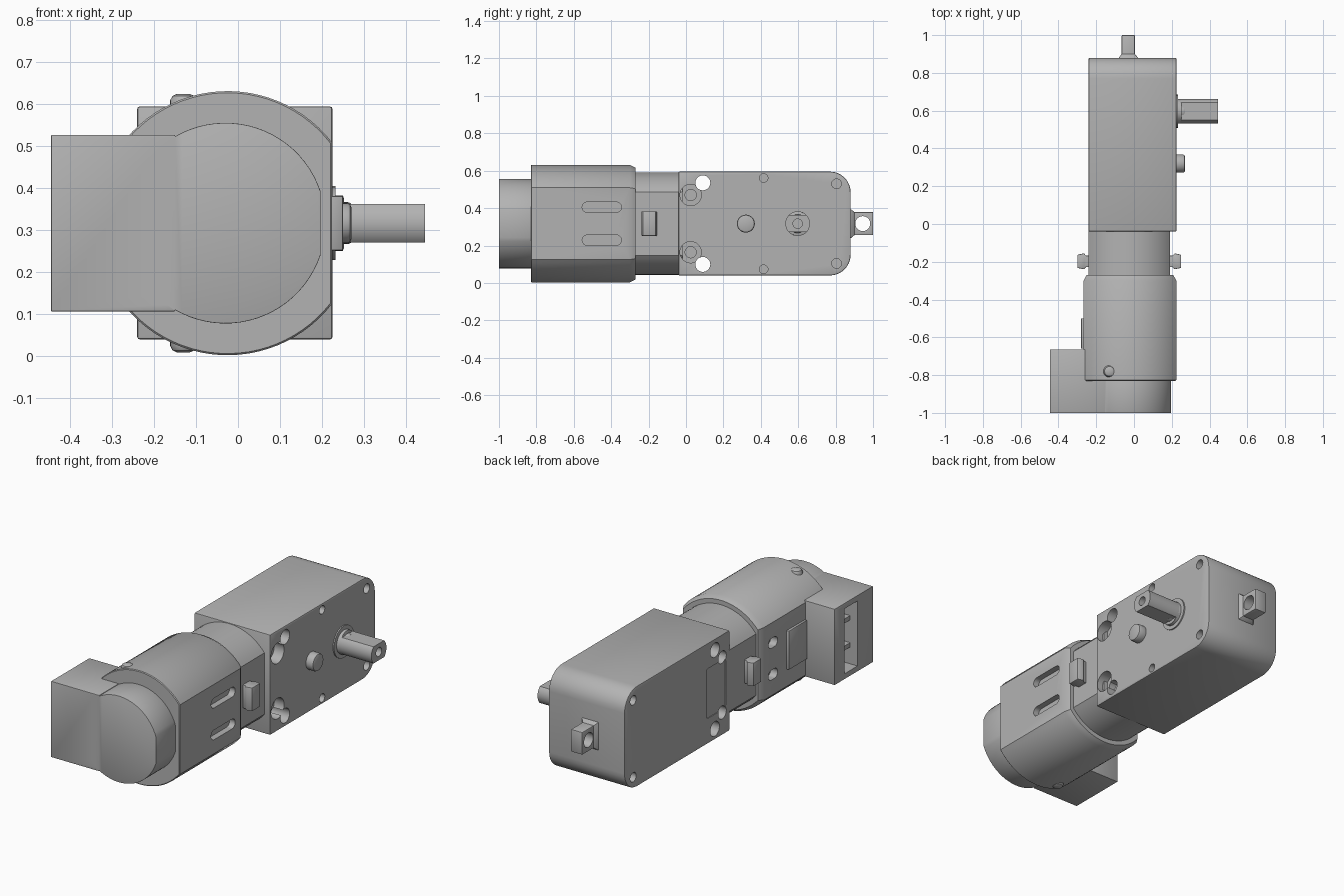
import bpy, bmesh
from math import sin, cos, acos, pi, radians
from mathutils import Vector

if "Cube" in bpy.data.objects:
    bpy.data.objects.remove(bpy.data.objects["Cube"])

grey = bpy.data.materials.new("housing grey")
grey.use_nodes = True
GREY = (0.45, 0.45, 0.45, 1)
grey.diffuse_color = GREY
grey.node_tree.nodes["Principled BSDF"].inputs["Base Color"].default_value = GREY

MID = 0.317  # height of the motor axis


def loft(name, rings):
    """Closed solid through rings of equal point count."""
    bm = bmesh.new()
    loops = [[bm.verts.new(p) for p in ring] for ring in rings]
    for a, b in zip(loops, loops[1:]):
        for i in range(len(a)):
            j = (i + 1) % len(a)
            bm.faces.new((a[i], a[j], b[j], b[i]))
    bm.faces.new(loops[0])
    bm.faces.new(loops[-1])
    bmesh.ops.recalc_face_normals(bm, faces=bm.faces)
    mesh = bpy.data.meshes.new(name)
    bm.to_mesh(mesh)
    bm.free()
    mesh.materials.append(grey)
    obj = bpy.data.objects.new(name, mesh)
    bpy.context.collection.objects.link(obj)
    return obj


def box(name, x, y, z):
    return loft(name, [[(x[0], y[0], c), (x[1], y[0], c), (x[1], y[1], c), (x[0], y[1], c)] for c in z])


def rounded(y, z, r, corners=(1, 1, 1, 1), steps=8):
    """Rounded rectangle in the side plane, as (y, z) points."""
    pts = []
    for k, (sy, sz) in enumerate(((1, 1), (0, 1), (0, 0), (1, 0))):
        if not corners[k]:
            pts.append((y[sy], z[sz]))
            continue
        cy, cz = y[sy] + (r if sy == 0 else -r), z[sz] + (r if sz == 0 else -r)
        for i in range(steps + 1):
            t = pi / 2 * (k + i / steps)
            pts.append((cy + r * cos(t), cz + r * sin(t)))
    return pts


def side_prism(name, outline, x0, x1):
    return loft(name, [[(x, y, z) for y, z in outline] for x in (x0, x1)])


def circle(y, z, r, n=28):
    return [(y + r * cos(2 * pi * i / n), z + r * sin(2 * pi * i / n)) for i in range(n)]


def rod(name, y, z, r, x0, x1):
    return side_prism(name, circle(y, z, r), x0, x1)


def flat_sided(name, cx, r, lo, hi, sections, n=24):
    """Round body along y with its two sides cut flat; sections are (y, inset)."""
    rings = []
    for y, inset in sections:
        rad = r - inset
        a = acos((hi - inset - cx) / rad)
        b = acos((lo + inset - cx) / rad)
        top = [(cx + rad * cos(a + (b - a) * i / n), rad * sin(a + (b - a) * i / n)) for i in range(n + 1)]
        ring = top + [(x, -z) for x, z in reversed(top)]
        rings.append([(x, y, MID + z) for x, z in ring])
    return loft(name, rings)


def bake(obj):
    deps = bpy.context.evaluated_depsgraph_get()
    mesh = bpy.data.meshes.new_from_object(obj.evaluated_get(deps))
    obj.modifiers.clear()
    obj.data = mesh


def bevel(obj, width=0.006):
    m = obj.modifiers.new("edge", "BEVEL")
    m.width, m.segments, m.limit_method, m.angle_limit = width, 2, "ANGLE", radians(40)
    bake(obj)
    return obj


def combine(obj, others, op="DIFFERENCE"):
    for other in others:
        m = obj.modifiers.new(op, "BOOLEAN")
        m.operation, m.object, m.solver = op, other, "EXACT"
        bake(obj)
        bpy.data.objects.remove(other)
    return obj


# Gearbox with rounded far end, screw holes and a recessed label panel
gearbox = side_prism("gearbox", rounded((-0.04, 0.88), (0.04, 0.595), 0.11, (1, 0, 0, 1)), -0.24, 0.225)
bevel(gearbox)
cuts = []
for s in (-1, 1):
    cuts += [
        rod("cut", 0.09, MID + s * 0.218, 0.04, -0.4, 0.4),
        rod("cut", 0.025, MID + s * 0.153, 0.057, 0.165, 0.4),
        rod("cut", 0.025, MID + s * 0.153, 0.03, 0.06, 0.2),
        rod("cut", 0.025, MID + s * 0.153, 0.035, -0.4, -0.12),
        rod("cut", 0.805, MID + s * 0.213, 0.026, 0.15, 0.4),
        rod("cut", 0.805, MID + s * 0.213, 0.026, -0.4, -0.17),
        rod("cut", 0.415, MID + s * 0.244, 0.023, 0.15, 0.4),
    ]
cuts.append(side_prism("cut", rounded((-0.005, 0.165), (0.18, 0.455), 0.015), -0.4, -0.236))
combine(gearbox, cuts)

# Mounting lug at the far end, flared at its root, with a cross hole
lug = loft("rear_lug", [[(-0.03 + sx * (0.035 + f), y, MID + sz * (0.062 + f))
                         for sx, sz in ((-1, -1), (1, -1), (1, 1), (-1, 1))]
                        for y, f in ((0.87, 0.018), (0.883, 0.014), (0.9, 0), (1.0, 0))])
combine(bevel(lug, 0.004), [rod("cut", 0.945, MID, 0.04, -0.3, 0.3)])

# Output shaft: collar rings, two flats and a centre hole
SHAFT_Y = 0.597
rod("shaft_seat", SHAFT_Y, MID, 0.088, 0.2, 0.232)
bevel(rod("shaft_collar", SHAFT_Y, MID, 0.066, 0.2, 0.252))
bevel(rod("shaft_shoulder", SHAFT_Y, MID, 0.05, 0.2, 0.272), 0.01)
shaft = rod("output_shaft", SHAFT_Y, MID, 0.066, 0.2, 0.445)
flats = [box("cut", (0.25, 0.5), (0.4, 0.8), (MID + 0.046, 0.6)),
         box("cut", (0.25, 0.5), (0.4, 0.8), (0.1, MID - 0.046))]
combine(shaft, flats + [rod("cut", SHAFT_Y, MID, 0.025, 0.39, 0.6)])

# Locating boss
bevel(rod("locating_boss", 0.32, MID, 0.048, 0.2, 0.27), 0.01)

# Motor neck and its side tabs
flat_sided("motor_neck", -0.025, 0.274, -0.24, 0.19, [(-0.3, 0), (-0.02, 0)])
for name, s, root, tip in (("left_tab", 1, 0.18, 0.25), ("right_tab", -1, 0.23, 0.3)):
    tab = loft(name, [[(s * x, y, z) for y, z in ((-0.24 + f, MID - 0.065), (-0.155 - f, MID - 0.065),
                                                  (-0.155 - f, MID + 0.065), (-0.24 + f, MID + 0.065))]
                      for x, f in ((root, 0.012), (root + 0.025, 0.012), (root + 0.035, 0), (tip, 0.008))])
    bevel(tab, 0.004)

# Motor sleeve with chamfered end and slots through both flats
sleeve = flat_sided("motor_sleeve", -0.025, 0.3145, -0.267, 0.224,
                    [(-0.83, 0.004), (-0.826, 0), (-0.3, 0), (-0.27, 0.016)])
slots = []
for s in (-1, 1):
    z = (MID + s * 0.088 - 0.027, MID + s * 0.088 + 0.027)
    slots += [side_prism("cut", rounded((-0.555, -0.345), z, 0.0265), 0.19, 0.4),
              side_prism("cut", rounded((-0.42, -0.34), z, 0.0265), -0.4, -0.225)]
combine(sleeve, slots)

# Raised plate on the sleeve beside the connector
bevel(box("sleeve_plate", (-0.28, -0.25), (-0.66, -0.5), (0.21, 0.425)), 0.003)

# Small round pips above and below the sleeve
for name, s in (("upper_pip", 1), ("lower_pip", -1)):
    loft(name, [[(-0.13 + r * cos(2 * pi * i / 20), -0.78 + r * sin(2 * pi * i / 20), MID + s * h)
                 for i in range(20)] for h, r in ((0.2, 0.032), (0.292, 0.032), (0.303, 0.026), (0.308, 0.015))])

# End cap merged with the connector housing, with a socket in its side
cap = flat_sided("end_cap", -0.03, 0.239, -0.2, 0.197, [(-1.0, 0), (-0.8, 0)])
combine(cap, [box("housing", (-0.445, -0.15), (-1.0, -0.665), (0.107, 0.527))], "UNION")
bevel(cap, 0.004)
combine(cap, [box("cut", (-0.6, -0.33), (-0.865, -0.75), (0.137, 0.497))])
for i in range(2):
    z = MID - 0.075 + i * 0.15
    box("socket_rib_%d" % (i + 1), (-0.4, -0.32), (-0.87, -0.745), (z - 0.012, z + 0.012))

# Smooth rounded surfaces while keeping edges crisp
bpy.ops.object.select_all(action="DESELECT")
for obj in bpy.context.collection.objects:
    if obj.type == "MESH" and grey.name in obj.data.materials:
        obj.select_set(True)
        bpy.context.view_layer.objects.active = obj
bpy.ops.object.shade_smooth_by_angle(angle=radians(30))
